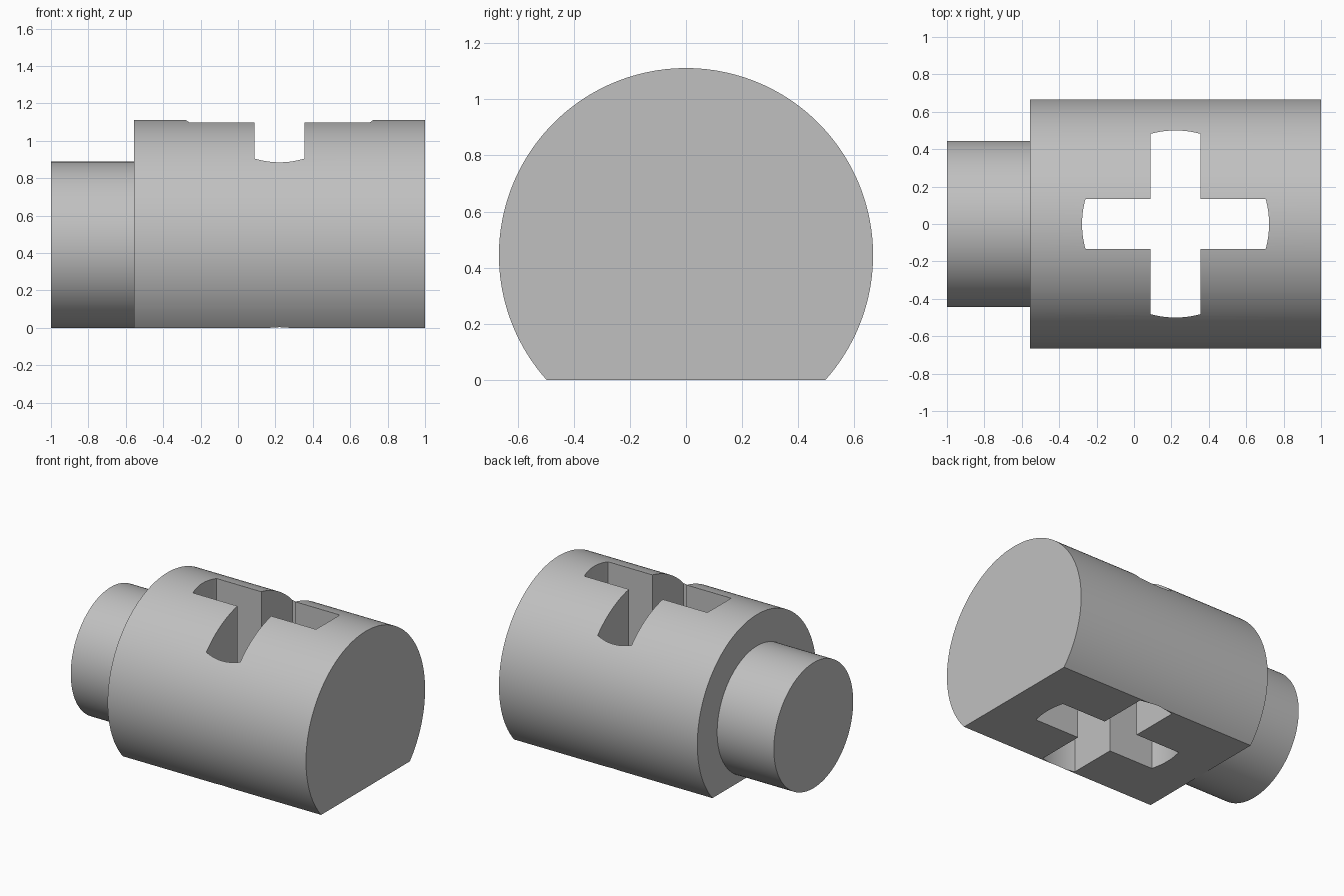
import bpy
import bmesh
from math import radians, sin, cos, asin, pi
from mathutils import Vector, Matrix

cube = bpy.data.objects.get("Cube")
if cube:
    bpy.data.objects.remove(cube, do_unlink=True)

BODY_R, AXIS_Z = 2 / 3, 4 / 9        # body radius and axis height
STEP_X = -5 / 9                      # where the body meets the spigot
CROSS_X, CROSS_R, ARM = 2 / 9, 0.5, 0.133

grey = bpy.data.materials.new("plain grey")
grey.use_nodes = True
colour = (0.53, 0.53, 0.53, 1)
grey.diffuse_color = colour
grey.node_tree.nodes["Principled BSDF"].inputs["Base Color"].default_value = colour


def arc(radius, start, end, steps):
    """Points along a circular arc, both ends included."""
    angles = [start + (end - start) * i / steps for i in range(steps + 1)]
    return [(radius * cos(a), radius * sin(a)) for a in angles]


def prism(name, outline, direction):
    """Extrude a closed outline of 3D points into a solid."""
    bm = bmesh.new()
    face = bm.faces.new([bm.verts.new(p) for p in outline])
    side = bmesh.ops.extrude_face_region(bm, geom=[face])
    moved = [v for v in side["geom"] if isinstance(v, bmesh.types.BMVert)]
    bmesh.ops.translate(bm, verts=moved, vec=Vector(direction))
    bmesh.ops.recalc_face_normals(bm, faces=bm.faces)
    mesh = bpy.data.meshes.new(name)
    bm.to_mesh(mesh)
    bm.free()
    obj = bpy.data.objects.new(name, mesh)
    bpy.context.collection.objects.link(obj)
    mesh.materials.append(grey)
    return obj


def activate(obj):
    bpy.ops.object.select_all(action="DESELECT")
    obj.select_set(True)
    bpy.context.view_layer.objects.active = obj


# Main body: round bar with a flat underside
flat = asin(AXIS_Z / BODY_R)
section = arc(BODY_R, -flat, pi + flat, 128)
body = prism("body", [(STEP_X, y, z + AXIS_Z) for y, z in section],
             (1 - STEP_X, 0, 0))

# Smaller round spigot on one end
ring = arc(AXIS_Z, 0, 2 * pi, 128)[:-1]
spigot = prism("spigot", [(-1, y, z + AXIS_Z) for y, z in ring],
               (STEP_X + 1, 0, 0))

# Cross-shaped through hole with rounded arm ends
half = asin(ARM / CROSS_R)
arm = arc(CROSS_R, -half, half, 16) + [(ARM, ARM)]
cross = []
for quarter in range(4):
    turn = Matrix.Rotation(quarter * pi / 2, 3, "Z")
    cross += [turn @ Vector((x, y, 0)) for x, y in arm]
cutter = prism("cross_cutter", [p + Vector((CROSS_X, 0, -0.2)) for p in cross],
               (0, 0, 1.6))
cutter.hide_render = True

activate(body)
cut = body.modifiers.new("cross hole", "BOOLEAN")
cut.operation = "DIFFERENCE"
cut.solver = "EXACT"
cut.object = cutter
bpy.ops.object.modifier_apply(modifier=cut.name)
bpy.data.objects.remove(cutter, do_unlink=True)

for part in (body, spigot):
    activate(part)
    bpy.ops.object.shade_smooth_by_angle(angle=radians(25))
